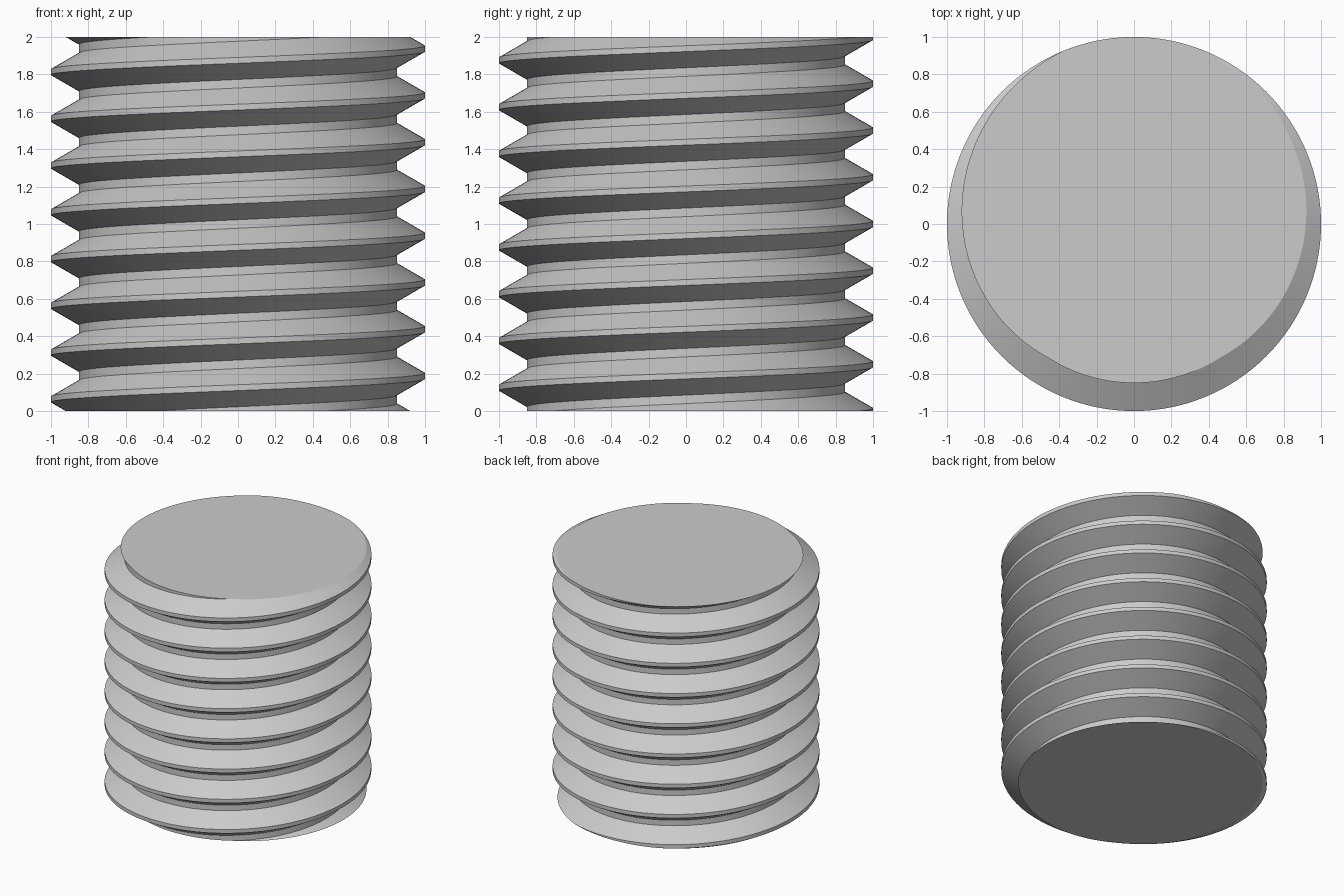
import bpy
import bmesh
import math

cube = bpy.data.objects.get("Cube")
if cube:
    bpy.data.objects.remove(cube, do_unlink=True)

# Thread dimensions: a 60 degree thread with flat crests and roots
HEIGHT = 2.0
PITCH = 0.25
CREST_R = 1.0
ROOT_R = 0.85
CREST_FLAT = PITCH / 8
FLANK = (CREST_R - ROOT_R) * math.tan(math.radians(30))
START = 0.1875          # crest height on the +x side
SEGMENTS = 128
TURNS = int(HEIGHT / PITCH) + 4

# Steel material
steel = bpy.data.materials.new("grey steel")
steel.use_nodes = True
colour = (0.6, 0.6, 0.6, 1.0)
steel.diffuse_color = colour
steel.node_tree.nodes["Principled BSDF"].inputs["Base Color"].default_value = colour

# One pitch of the thread profile as (radius, height from crest centre)
half = CREST_FLAT / 2
profile = [
    (CREST_R, -half),
    (CREST_R, half),
    (ROOT_R, half + FLANK),
    (ROOT_R, PITCH - half - FLANK),
]
step = len(profile)

# Sweep the profile round the axis, rising one pitch per turn
bm = bmesh.new()
columns = []
for i in range(SEGMENTS):
    angle = math.tau * i / SEGMENTS
    base = START - 2 * PITCH + PITCH * i / SEGMENTS
    columns.append([
        bm.verts.new((r * math.cos(angle), r * math.sin(angle), base + turn * PITCH + z))
        for turn in range(TURNS) for r, z in profile
    ])

# The last column joins the first one a full pitch higher
columns.append(columns[0][step:])
for left, right in zip(columns, columns[1:]):
    for k in range(min(len(left), len(right)) - 1):
        bm.faces.new((left[k], right[k], right[k + 1], left[k + 1]))


# Trim both ends flat and cap them
def trim(z, direction):
    geom = bm.verts[:] + bm.edges[:] + bm.faces[:]
    bmesh.ops.bisect_plane(bm, geom=geom, dist=1e-6, plane_co=(0, 0, z),
                           plane_no=(0, 0, direction), clear_outer=True)
    rim = [e for e in bm.edges if e.is_boundary
           and all(abs(v.co.z - z) < 1e-5 for v in e.verts)]
    bmesh.ops.edgeloop_fill(bm, edges=rim)


trim(0.0, -1)
trim(HEIGHT, 1)
bmesh.ops.recalc_face_normals(bm, faces=bm.faces[:])

mesh = bpy.data.meshes.new("threaded_rod")
bm.to_mesh(mesh)
bm.free()
mesh.materials.append(steel)
rod = bpy.data.objects.new("threaded_rod", mesh)
bpy.context.collection.objects.link(rod)

# Smooth round the thread, sharp along its edges
bpy.ops.object.select_all(action="DESELECT")
rod.select_set(True)
bpy.context.view_layer.objects.active = rod
bpy.ops.object.shade_smooth_by_angle(angle=math.radians(20))
